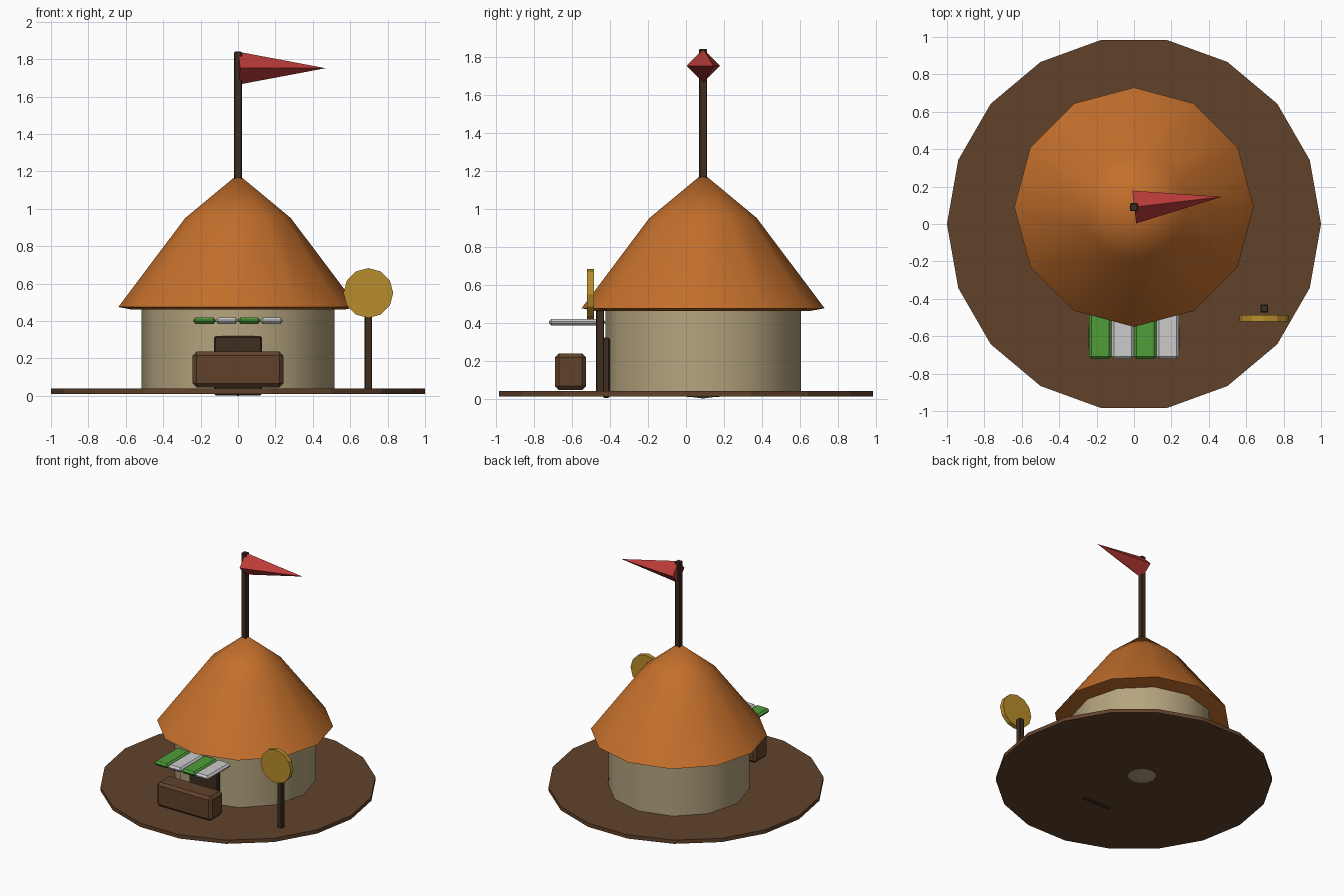
import bpy, bmesh, math
from mathutils import Matrix

if "Cube" in bpy.data.objects:
    bpy.data.objects.remove(bpy.data.objects["Cube"])

HUT_Y = 0.09


def mat(name, r, g, b):
    m = bpy.data.materials.new(name)
    m.diffuse_color = (r, g, b, 1)
    m.use_nodes = True
    m.node_tree.nodes["Principled BSDF"].inputs["Base Color"].default_value = m.diffuse_color
    return m


ORANGE = mat("orange", 0.55, 0.16, 0.025)
BROWN = mat("brown", 0.12, 0.055, 0.024)
DARK = mat("dark_wood", 0.05, 0.027, 0.014)
CREAM = mat("cream", 0.46, 0.37, 0.21)
RED = mat("red", 0.5, 0.045, 0.04)
GREEN = mat("green", 0.08, 0.34, 0.04)
WHITE = mat("white", 0.62, 0.61, 0.6)
GOLD = mat("gold", 0.48, 0.27, 0.025)


def finish(bm, name, material, smooth=False):
    bmesh.ops.recalc_face_normals(bm, faces=bm.faces[:])
    me = bpy.data.meshes.new(name)
    bm.to_mesh(me)
    bm.free()
    ob = bpy.data.objects.new(name, me)
    bpy.context.collection.objects.link(ob)
    me.materials.append(material)
    if smooth:
        bpy.ops.object.select_all(action='DESELECT')
        ob.select_set(True)
        bpy.context.view_layer.objects.active = ob
        bpy.ops.object.shade_smooth_by_angle(angle=math.radians(40))
    return ob


def box(name, lo, hi, material, bevel):
    bm = bmesh.new()
    bmesh.ops.create_cube(bm, size=1)
    for v in bm.verts:
        v.co = [(a + b) / 2 + c * (b - a) for a, b, c in zip(lo, hi, v.co)]
    bmesh.ops.bevel(bm, geom=bm.edges[:], offset=bevel, segments=1, affect='EDGES')
    return finish(bm, name, material)


def lathe(name, profile, sides, material):
    # spin a radius/height profile round the hut axis
    bm = bmesh.new()
    vs = [bm.verts.new((r, HUT_Y, z)) for r, z in profile]
    es = [bm.edges.new(p) for p in zip(vs, vs[1:])]
    bmesh.ops.spin(bm, geom=vs + es, cent=(0, HUT_Y, 0), axis=(0, 0, 1),
                   angle=math.tau, steps=sides)
    bmesh.ops.remove_doubles(bm, verts=bm.verts[:], dist=1e-4)
    return finish(bm, name, material, True)


def cone(name, r1, r2, depth, sides, matrix, material):
    bm = bmesh.new()
    bmesh.ops.create_cone(bm, cap_ends=True, segments=sides, radius1=r1,
                          radius2=r2, depth=depth)
    bmesh.ops.remove_doubles(bm, verts=bm.verts[:], dist=1e-5)
    # start with one corner on +x
    rim = next(v for v in bm.verts if v.co.xy.length > 0.01)
    a = math.atan2(rim.co.y, rim.co.x)
    bmesh.ops.transform(bm, matrix=matrix @ Matrix.Rotation(-a, 4, 'Z'), verts=bm.verts[:])
    return finish(bm, name, material)


# Ground plate
cone("ground_plate", 1, 1, 0.03, 18, Matrix.Translation((0, 0, 0.025)), BROWN)

# Hut walls and roof
lathe("hut_wall", [(0, 0), (0.06, 0.008), (0.515, 0.03), (0.515, 0.48), (0, 0.5)], 12, CREAM)
lathe("roof", [(0, 0.455), (0.57, 0.462), (0.64, 0.475), (0.283, 0.95), (0, 1.185)], 12, ORANGE)

# Flag pole and pennant
box("flag_pole", (-0.021, HUT_Y - 0.021, 1.12), (0.021, HUT_Y + 0.021, 1.84), DARK, 0.004)
turn = Matrix.Rotation(math.radians(6.6), 4, 'Z') @ Matrix.Rotation(math.pi / 2, 4, 'Y')
cone("pennant", 0.088, 0, 0.47, 4,
     Matrix.Translation((0.235, 0.118, 1.752)) @ turn, RED)

# Door and counter
box("door", (-0.127, -0.44, 0.003), (0.127, -0.40, 0.32), DARK, 0.008)
box("counter", (-0.242, -0.69, 0.045), (0.242, -0.527, 0.237), BROWN, 0.02)

# Striped awning
for i in range(4):
    x = -0.18 + 0.12 * i
    box(f"awning_slat_{i + 1}", (x - 0.06, -0.722, 0.384), (x + 0.06, -0.425, 0.42),
        (GREEN, WHITE)[i % 2], 0.014)

# Sign post and round sign
box("sign_post", (0.677, -0.473, 0.03), (0.717, -0.431, 0.465), DARK, 0.004)
cone("round_sign", 0.133, 0.133, 0.035, 12,
     Matrix.Translation((0.697, -0.503, 0.55)) @ Matrix.Rotation(math.pi / 2, 4, 'X'), GOLD)
